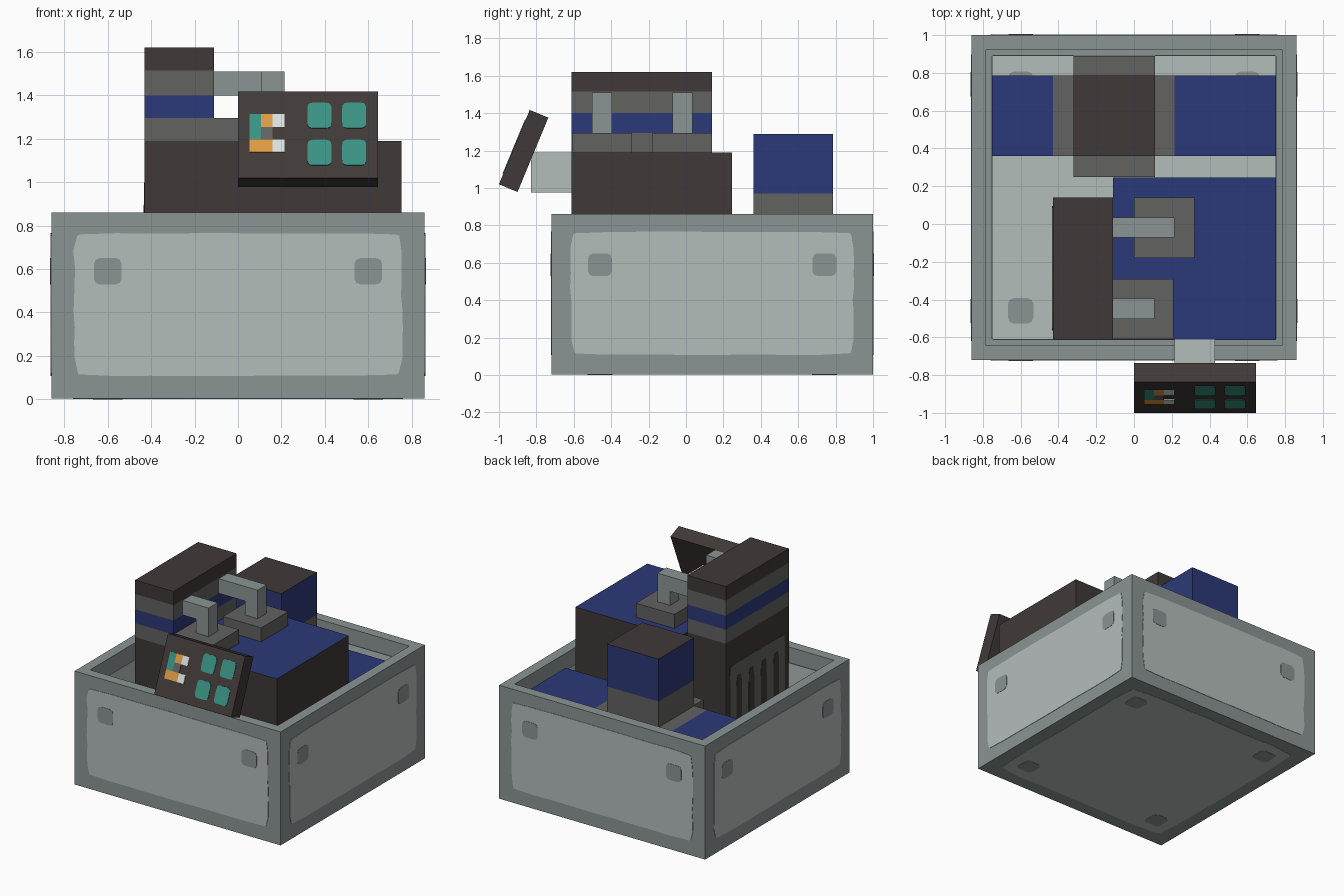
import bpy, bmesh, math, random
from mathutils import Vector, Matrix

random.seed(4)
if "Cube" in bpy.data.objects:
    bpy.data.objects.remove(bpy.data.objects["Cube"])

U = 0.1075                      # one grid step of the model
MID = 0.14                      # y centre of the casing
HALF = 8 * U


def material(name, rgb):
    lin = [((c / 255 + 0.055) / 1.055) ** 2.4 for c in rgb] + [1]
    m = bpy.data.materials.new(name)
    m.use_nodes = True
    m.diffuse_color = lin
    m.node_tree.nodes["Principled BSDF"].inputs["Base Color"].default_value = lin
    return m


FRAME = material("frame_grey", (139, 149, 148))
LIGHT = material("light_grey", (180, 189, 187))
BROWN = material("dark_brown", (64, 57, 56))
GREY = material("mid_grey", (98, 98, 97))
BLUE = material("deep_blue", (43, 57, 120))
TEAL = material("teal", (58, 146, 131))
ORANGE = material("orange", (222, 155, 66))
WHITE = material("off_white", (218, 224, 224))


def finish(name, bm, *mats):
    bmesh.ops.recalc_face_normals(bm, faces=bm.faces[:])
    mesh = bpy.data.meshes.new(name)
    bm.to_mesh(mesh)
    bm.free()
    for m in mats:
        mesh.materials.append(m)
    ob = bpy.data.objects.new(name, mesh)
    bpy.context.collection.objects.link(ob)
    return ob


def box_mesh(x, y, z):
    bm = bmesh.new()
    size = Vector((x[1] - x[0], y[1] - y[0], z[1] - z[0]))
    centre = Vector((sum(x) / 2, sum(y) / 2, sum(z) / 2))
    shape = Matrix.Translation(centre) @ Matrix.Diagonal(size).to_4x4()
    bmesh.ops.create_cube(bm, size=1, matrix=shape)
    bm.normal_update()
    return bm


def box(name, mat, x, y, z, top=None):
    bm = box_mesh(x, y, z)
    for f in bm.faces:
        f.material_index = int(top is not None and f.normal.z > 0.9)
    return finish(name, bm, mat, top or mat)


def plate(name, mat, frame, pts, thick=0.004):
    """Thin painted plate: outline in the frame's xy plane, raised along its z."""
    bm = bmesh.new()
    face = bm.faces.new([bm.verts.new((p[0], p[1], -0.002)) for p in pts])
    ext = bmesh.ops.extrude_face_region(bm, geom=[face])["geom"]
    for v in ext:
        if isinstance(v, bmesh.types.BMVert):
            v.co.z = thick
    ob = finish(name, bm, mat)
    ob.matrix_world = frame
    return ob


def rounded(cx, cy, hw, hh, n=12, power=0.45):
    pts = []
    for i in range(n):
        a = math.tau * (i + 0.5) / n
        c, s = math.cos(a), math.sin(a)
        pts.append((cx + hw * math.copysign(abs(c) ** power, c),
                    cy + hh * math.copysign(abs(s) ** power, s)))
    return pts


def worn(cx, cy, hw, hh, steps=10):
    """Rectangle with clipped corners and slightly uneven edges."""
    pts = []
    corners = [(-1, -1), (1, -1), (1, 1), (-1, 1)]
    for k, (ax, ay) in enumerate(corners):
        bx, by = corners[(k + 1) % 4]
        for i in range(steps):
            t = 0.02 + 0.96 * i / (steps - 1)
            clip = 0.02 if i in (0, steps - 1) else 0
            j = 1 - clip - random.uniform(0, 0.012)
            x, y = ax + (bx - ax) * t, ay + (by - ay) * t
            pts.append((cx + hw * (x if ax != bx else x * j),
                        cy + hh * (y if ay != by else y * j)))
    return pts


def rect(x0, x1, y0, y1):
    return [(x0, y0), (x1, y0), (x1, y1), (x0, y1)]


# Open casing with a one-step rim
bm = box_mesh((-HALF, HALF), (MID - HALF, MID + HALF), (0.004, HALF))
lid = [f for f in bm.faces if f.normal.z > 0.9]
bmesh.ops.inset_individual(bm, faces=lid, thickness=U)
pit = bmesh.ops.extrude_discrete_faces(bm, faces=lid)["faces"]
bmesh.ops.translate(bm, verts=list(pit[0].verts), vec=(0, 0, U - HALF))
finish("casing", bm, FRAME)

# Worn panels and bolts on the four sides, inside and out
upright = Matrix.Rotation(math.pi / 2, 4, 'X')
for i, side in enumerate(("front", "left", "back", "right")):
    spin = Matrix.Translation((0, MID, 0)) @ Matrix.Rotation(i * math.pi / 2, 4, 'Z')
    outer = spin @ Matrix.Translation((0, -HALF, 0)) @ upright
    plate(side + "_panel", LIGHT, outer, worn(0, 0.437, 0.76, 0.33), 0.003)
    for s in (-1, 1):
        plate(side + "_bolt", FRAME, outer, rounded(s * 0.6, 0.59, 0.065, 0.062), 0.005)
    inner = spin @ Matrix.Translation((0, HALF - U, 0)) @ upright
    plate(side + "_lining", LIGHT, inner, rect(-0.75, 0.75, U, 0.76), 0.003)

# Floor and underside
under = Matrix.Translation((0, MID, 0.004)) @ Matrix.Rotation(math.pi, 4, 'X')
plate("underside_panel", LIGHT, under, worn(0, 0, 0.76, 0.76), 0.002)
floor = Matrix.Translation((0, MID, U))
plate("floor_panel", LIGHT, floor, rect(-0.752, 0.752, -0.752, 0.752), 0.003)
for sx in (-1, 1):
    for sy in (-1, 1):
        spot = rounded(sx * 0.6, sy * 0.6, 0.068, 0.068)
        plate("underside_bolt", FRAME, under, spot, 0.004)
        plate("floor_bolt", FRAME, floor, spot, 0.005)

# Crossing pipes below the rim
py = (0.36, 0.785)
for name, mat, x in (("pipe_right", BLUE, (-0.752, -0.43)),
                     ("pipe_middle", GREY, (-0.43, 0.215)),
                     ("pipe_left", BLUE, (0.215, 0.752))):
    box(name, mat, x, py, (0.34, 0.775))
box("cross_pipe", GREY, (-0.32, 0.11), (0.25, 0.89), (0.345, 0.78))

# Rear block
box("rear_block_base", GREY, (-0.32, 0.11), py, (0.7, 0.97))
box("rear_block", BLUE, (-0.32, 0.11), py, (0.97, 1.29), BROWN)

# Main body and banded tower
box("main_body", BROWN, (-0.11, 0.7525), (-0.6125, 0.245), (U, 1.19), BLUE)
levels = [U, 1.19, 1.295, 1.4, 1.515, 1.62]
for i, mat in enumerate((BROWN, GREY, BLUE, GREY, BROWN)):
    box("tower_band", mat, (-0.43, -0.11), (-0.6125, 0.14), levels[i:i + 2])

# Vent on the tower's outer side
vent = Matrix.Translation((-0.43, -0.235, 0)) @ Matrix.Rotation(-math.pi / 2, 4, 'Z') @ upright
plate("vent", GREY, vent, worn(0, 0.66, 0.33, 0.34), 0.003)
for i in range(4):
    x = -0.22 + 0.147 * i
    plate("vent_slot", BROWN, vent, rounded(x, 0.63, 0.034, 0.27), 0.005)

# Pads with bent arms reaching from the tower
for side, px, y0, post in (("front", -0.11, -0.61, 0.0), ("rear", 0.0, -0.18, U)):
    box(side + "_pad", GREY, (px, px + 0.32), (y0, y0 + 0.32), (1.19, 1.295))
    ay = (y0 + U, y0 + 2 * U)
    box(side + "_arm", FRAME, (-0.11, post + U), ay, (1.4, 1.51))
    box(side + "_arm_post", FRAME, (post, post + U), ay, (1.295, 1.4))

# Tilted control panel on a bracket
box("panel_bracket", LIGHT, (0.215, 0.43), (-0.83, -0.6125), (0.975, 1.19))
tilt = Matrix.Translation((0, -1.0, 1.02)) @ Matrix.Rotation(math.radians(-22.5), 4, 'X')
box("control_panel", BROWN, (0, 0.645), (0, U), (0, 0.43)).matrix_world = tilt
face = tilt @ upright
for kx in (0.375, 0.535):
    for ky in (0.125, 0.31):
        plate("button", TEAL, face, rounded(kx, ky, 0.056, 0.064, 16, 0.35))

# Pixel symbol on a small grid: column, row, width, height
cell, row = 0.0537, 0.063
for name, mat, c, r, w, h in (("teal", TEAL, 0, 1, 1, 2), ("upper_orange", ORANGE, 1, 2, 1, 1),
                              ("upper_white", WHITE, 2, 2, 1, 1), ("grey", GREY, 1, 1, 1, 1),
                              ("lower_orange", ORANGE, 0, 0, 2, 1), ("lower_white", WHITE, 2, 0, 1, 1)):
    x, y = 0.052 + c * cell, 0.127 + r * row
    plate("symbol_" + name, mat, face, rect(x, x + w * cell, y, y + h * row))
